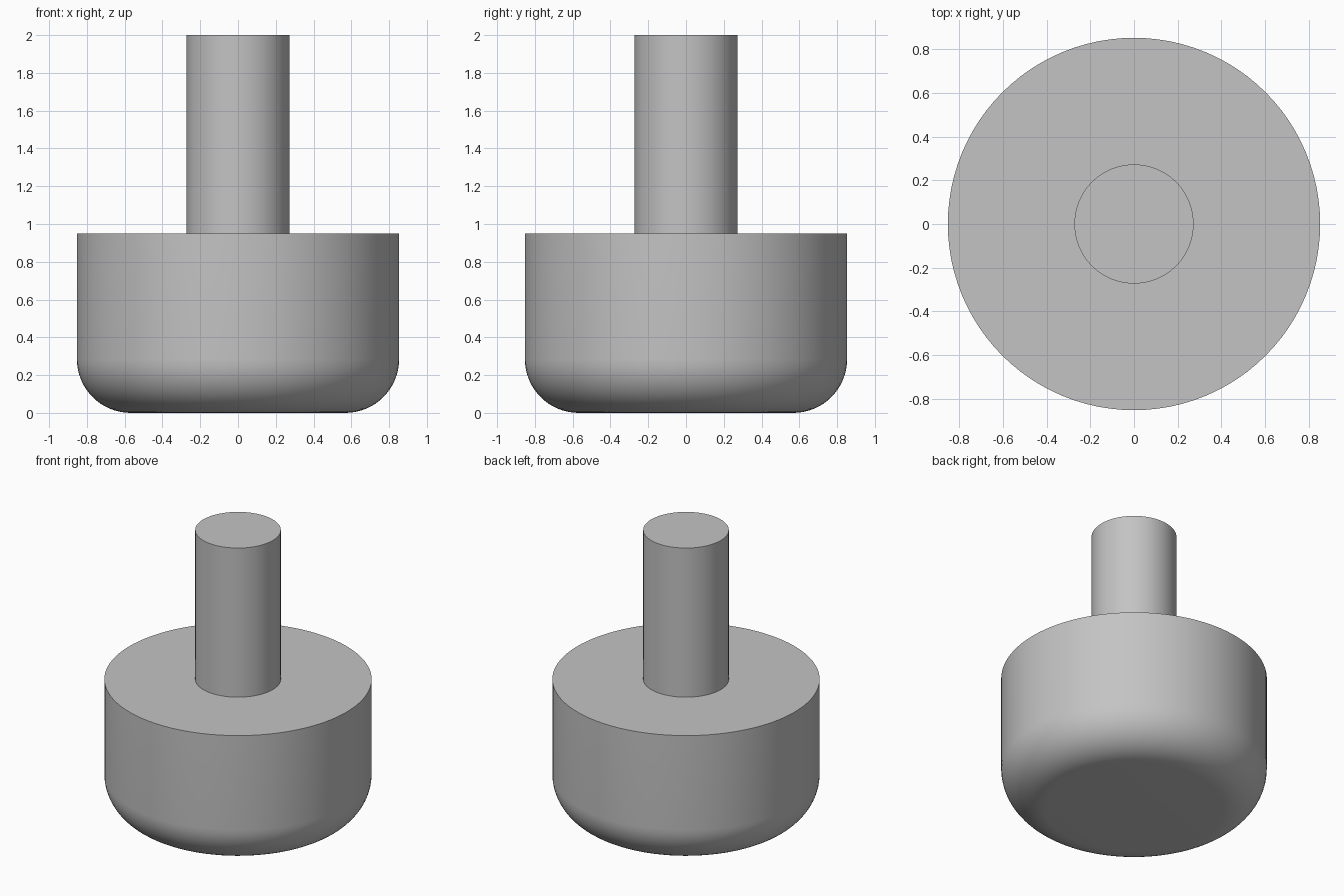
import bpy
import bmesh
from math import cos, sin, pi, radians

SEGMENTS = 96

default = bpy.data.objects.get("Cube")
if default:
    bpy.data.objects.remove(default, do_unlink=True)

# Single plain grey for the whole model
grey = bpy.data.materials.new("plain grey")
grey.use_nodes = True
colour = (0.55, 0.55, 0.55, 1)
grey.diffuse_color = colour
grey.node_tree.nodes["Principled BSDF"].inputs["Base Color"].default_value = colour


def lathe(name, profile):
    """Revolve (radius, height) points, listed bottom to top, and cap both ends."""
    bm = bmesh.new()
    rings = []
    for r, z in profile:
        angles = [2 * pi * i / SEGMENTS for i in range(SEGMENTS)]
        rings.append([bm.verts.new((r * cos(a), r * sin(a), z)) for a in angles])
    for low, high in zip(rings, rings[1:]):
        for i in range(SEGMENTS):
            j = (i + 1) % SEGMENTS
            bm.faces.new((low[i], low[j], high[j], high[i]))
    bm.faces.new(rings[0][::-1])
    bm.faces.new(rings[-1])
    mesh = bpy.data.meshes.new(name)
    bm.to_mesh(mesh)
    bm.free()
    mesh.materials.append(grey)
    obj = bpy.data.objects.new(name, mesh)
    bpy.context.collection.objects.link(obj)
    bpy.ops.object.select_all(action="DESELECT")
    obj.select_set(True)
    bpy.context.view_layer.objects.active = obj
    bpy.ops.object.shade_smooth_by_angle(angle=radians(30))
    return obj


# Wide foot with a rounded lower edge
radius, fillet, shoulder, steps = 0.853, 0.285, 0.95, 16
foot = []
for i in range(steps + 1):
    a = pi / 2 * i / steps
    foot.append((radius - fillet + fillet * sin(a), fillet - fillet * cos(a)))
foot.append((radius, shoulder))
lathe("foot", foot)

# Round stem standing on the foot
lathe("stem", [(0.273, shoulder), (0.273, 2.0)])
